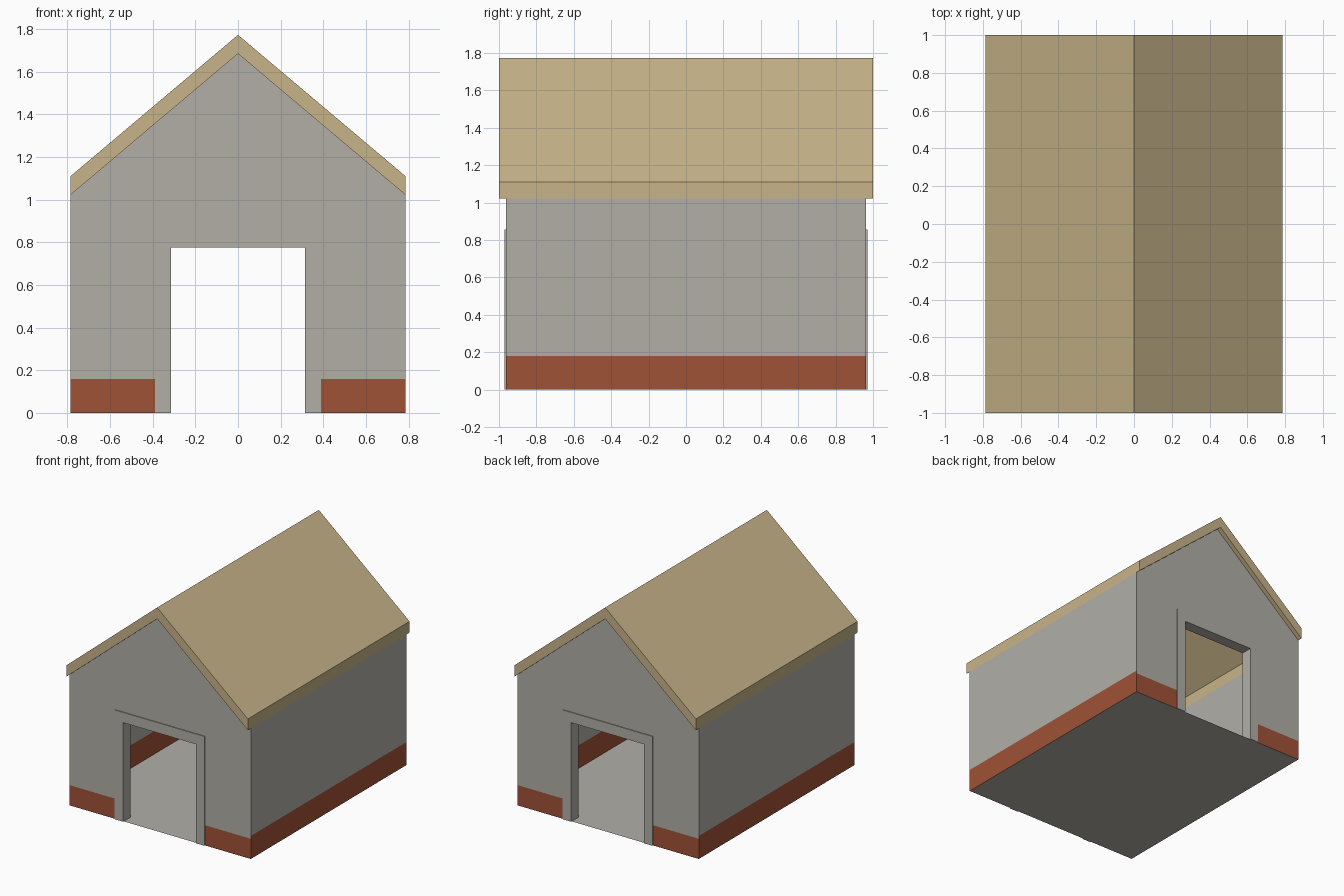
import bpy, bmesh

if "Cube" in bpy.data.objects:
    bpy.data.objects.remove(bpy.data.objects["Cube"])

HALF_X, WALL_Y, ROOF_Y = 0.785, 0.963, 1.0
EAVE, APEX, ROOF_T = 1.022, 1.684, 0.088
DOOR_X, DOOR_Z, FRAME_X, FRAME_Z = 0.315, 0.775, 0.39, 0.855


def material(name, rgb):
    m = bpy.data.materials.new(name)
    m.diffuse_color = (*rgb, 1)
    m.use_nodes = True
    m.node_tree.nodes["Principled BSDF"].inputs["Base Color"].default_value = m.diffuse_color
    return m


plaster = material("grey plaster", (0.445, 0.429, 0.386))
brick = material("red brick", (0.352, 0.084, 0.038))
tan = material("tan roofing", (0.578, 0.456, 0.254))


def build(name, polys, mats, band=None, extrude=None):
    """Mesh from polygons; optional painted base band and extrusion along y."""
    bm = bmesh.new()
    for poly in polys:
        bm.faces.new([bm.verts.new(p) for p in poly])
    bmesh.ops.remove_doubles(bm, verts=bm.verts, dist=1e-5)
    if extrude:
        ext = bmesh.ops.extrude_face_region(bm, geom=bm.faces[:], use_keep_orig=True)
        moved = [g for g in ext["geom"] if isinstance(g, bmesh.types.BMVert)]
        bmesh.ops.translate(bm, vec=(0, extrude, 0), verts=moved)
    if band:
        bmesh.ops.bisect_plane(bm, geom=bm.verts[:] + bm.edges[:] + bm.faces[:],
                               plane_co=(0, 0, band), plane_no=(0, 0, 1))
        for f in bm.faces:
            f.material_index = int(f.calc_center_bounds().z < band)
    bmesh.ops.recalc_face_normals(bm, faces=bm.faces)
    me = bpy.data.meshes.new(name)
    bm.to_mesh(me)
    bm.free()
    for m in mats:
        me.materials.append(m)
    ob = bpy.data.objects.new(name, me)
    bpy.context.collection.objects.link(ob)
    return ob


def at_y(profile, y):
    return [(x, y, z) for x, z in profile]


# Gable walls with a doorway notch, and the door surround on each end
gable = [(-HALF_X, 0), (-DOOR_X, 0), (-DOOR_X, DOOR_Z), (DOOR_X, DOOR_Z), (DOOR_X, 0),
         (HALF_X, 0), (HALF_X, EAVE), (0, APEX), (-HALF_X, EAVE)]
surround = [(-FRAME_X, 0), (-DOOR_X, 0), (-DOOR_X, DOOR_Z), (DOOR_X, DOOR_Z),
            (DOOR_X, 0), (FRAME_X, 0), (FRAME_X, FRAME_Z), (-FRAME_X, FRAME_Z)]
for side, s in (("front", -1), ("back", 1)):
    build(side + "_wall", [at_y(gable, s * WALL_Y)], [plaster, brick], band=0.158)
    build(side + "_door_frame", [at_y(surround, s * 0.970)], [plaster], extrude=-s * 0.09)

# Side walls
for side, x in (("left", -HALF_X), ("right", HALF_X)):
    build(side + "_wall", [[(x, -WALL_Y, 0), (x, WALL_Y, 0), (x, WALL_Y, EAVE), (x, -WALL_Y, EAVE)]],
          [plaster, brick], band=0.18)

# Floor
build("floor", [[(-HALF_X, -WALL_Y, 0), (HALF_X, -WALL_Y, 0),
                 (HALF_X, WALL_Y, 0), (-HALF_X, WALL_Y, 0)]], [plaster])

# Roof shell: open inside, closed by barge boards at the overhanging ends
top = [(-HALF_X, EAVE), (-HALF_X, EAVE + ROOF_T), (0, APEX + ROOF_T),
       (HALF_X, EAVE + ROOF_T), (HALF_X, EAVE)]
polys = []
for a, b in zip(top, top[1:]):
    polys.append([(a[0], -ROOF_Y, a[1]), (a[0], ROOF_Y, a[1]),
                  (b[0], ROOF_Y, b[1]), (b[0], -ROOF_Y, b[1])])
build("roof", polys, [tan])
barge = top + [(0, APEX)]
for side, s in (("front", -1), ("back", 1)):
    build(side + "_barge_board", [at_y(barge, s * ROOF_Y)], [tan], extrude=-s * (ROOF_Y - WALL_Y))
